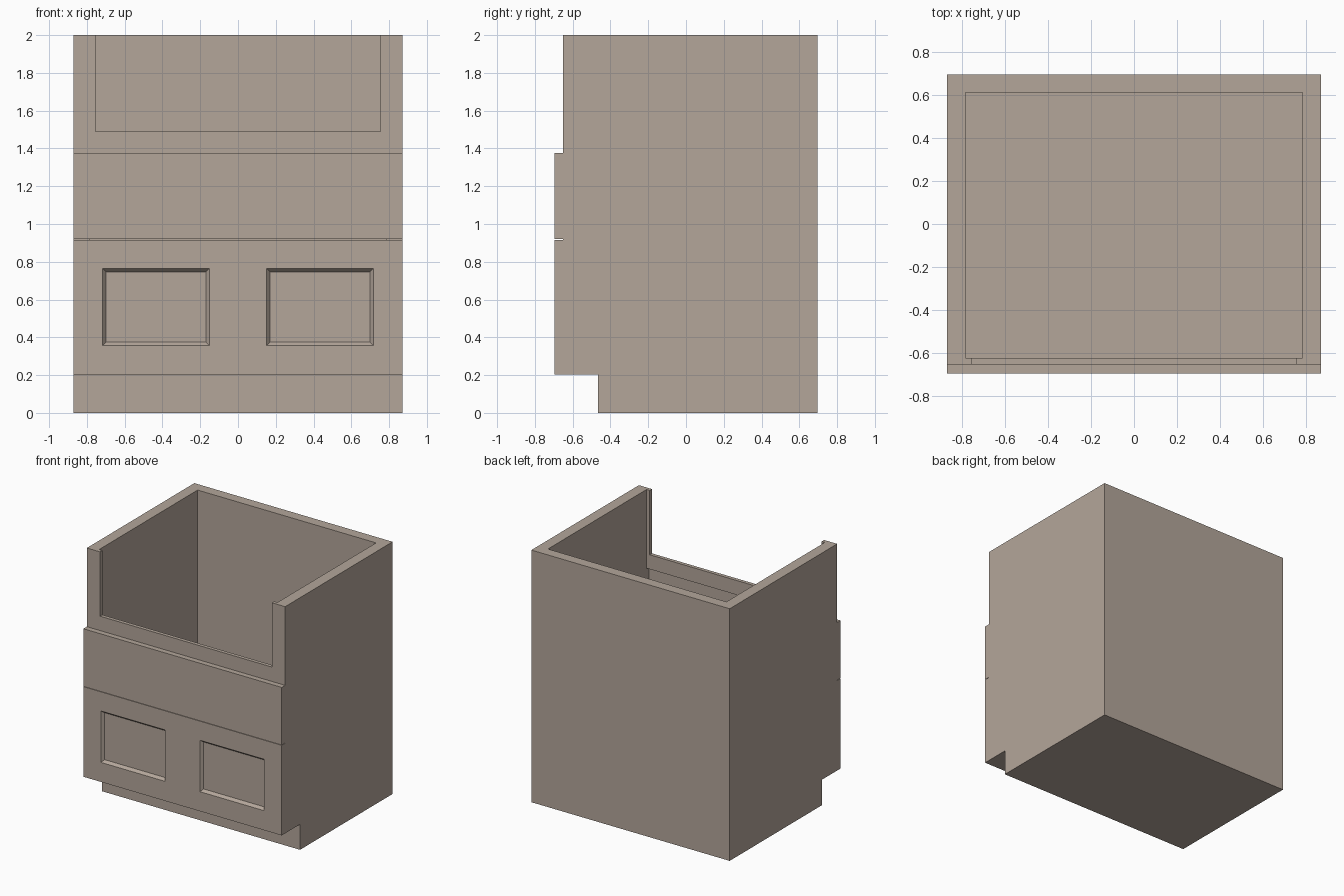
import bpy, bmesh

if "Cube" in bpy.data.objects:
    bpy.data.objects.remove(bpy.data.objects["Cube"])

W = 0.87          # half width
IN = 0.783        # half width of the interior
BACK = 0.695
FRAME = -0.652    # front plane of the carcass
FRONT = -0.695    # front plane of the door and drawer panels
TOE = 0.202       # toe kick height
RAIL = 1.376      # underside of the top rail

paint = bpy.data.materials.new("taupe_paint")
paint.diffuse_color = (0.454, 0.38, 0.323, 1)
paint.use_nodes = True
paint.node_tree.nodes["Principled BSDF"].inputs["Base Color"].default_value = paint.diffuse_color


def new_object(name, bm):
    bmesh.ops.recalc_face_normals(bm, faces=bm.faces)
    mesh = bpy.data.meshes.new(name)
    bm.to_mesh(mesh)
    bm.free()
    mesh.materials.append(paint)
    obj = bpy.data.objects.new(name, mesh)
    bpy.context.collection.objects.link(obj)
    return obj


def prism(name, start, end):
    """Join two matching outlines into a closed solid."""
    bm = bmesh.new()
    a = [bm.verts.new(p) for p in start]
    b = [bm.verts.new(p) for p in end]
    bm.faces.new(a)
    bm.faces.new(b)
    n = len(a)
    for i in range(n):
        j = (i + 1) % n
        bm.faces.new((a[i], a[j], b[j], b[i]))
    return new_object(name, bm)


def rect(x0, x1, z0, z1, y):
    return [(x0, y, z0), (x1, y, z0), (x1, y, z1), (x0, y, z1)]


def box(name, x0, x1, y0, y1, z0, z1):
    return prism(name, rect(x0, x1, z0, z1, y0), rect(x0, x1, z0, z1, y1))


def cut(obj, cutter):
    mod = obj.modifiers.new("cut", 'BOOLEAN')
    mod.operation = 'DIFFERENCE'
    mod.solver = 'EXACT'
    mod.object = cutter
    bpy.context.view_layer.objects.active = obj
    bpy.ops.object.modifier_apply(modifier=mod.name)
    bpy.data.objects.remove(cutter, do_unlink=True)


# Carcass: side profile with toe kick, extruded across the width
profile = [(-0.465, 0), (BACK, 0), (BACK, 2), (FRAME, 2), (FRAME, TOE), (-0.465, TOE)]
carcass = prism("cabinet_carcass",
                [(-W, y, z) for y, z in profile],
                [(W, y, z) for y, z in profile])

# Open interior
cut(carcass, box("interior", -IN, IN, -0.623, 0.612, 0.29, 2.1))

# Sink notch above the top rail, full-width opening behind the panels
cut(carcass, box("sink_notch", -0.755, 0.755, -0.75, -0.6, 1.49, 2.1))
cut(carcass, box("panel_opening", -IN, IN, -0.75, -0.6, 0.29, RAIL))

# Drawer panel
box("drawer_front", -W, W, FRONT, FRAME, 0.9195, RAIL)

# Door panel with two bevelled recesses
door = box("door_front", -W, W, FRONT, FRAME, TOE, 0.9165)
DEPTH, SLOPE = 0.022, 0.018
for x0, x1 in ((-0.717, -0.152), (0.152, 0.717)):
    z0, z1 = 0.357, 0.765
    # the cutter keeps the same slope outside the door face
    cut(door, prism("recess",
                    rect(x0 - SLOPE, x1 + SLOPE, z0 - SLOPE, z1 + SLOPE, FRONT - DEPTH),
                    rect(x0 + SLOPE, x1 - SLOPE, z0 + SLOPE, z1 - SLOPE, FRONT + DEPTH)))
